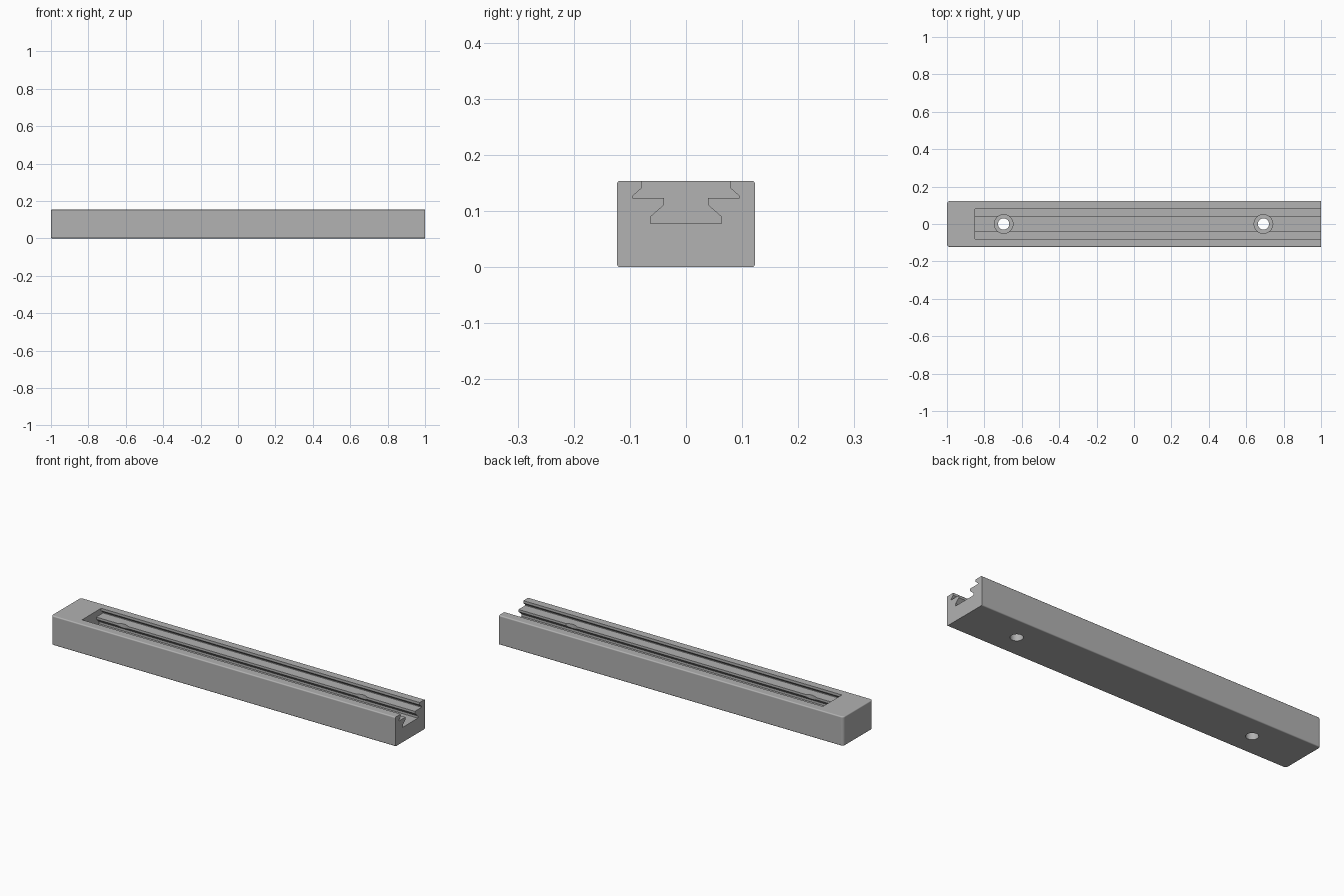
import bpy, bmesh
from mathutils import Matrix

LENGTH, HALF_W, HEIGHT = 2.0, 0.123, 0.154

cube = bpy.data.objects.get("Cube")
if cube:
    bpy.data.objects.remove(cube, do_unlink=True)

grey = bpy.data.materials.new("mid_grey")
grey.use_nodes = True
grey.diffuse_color = (0.445, 0.445, 0.445, 1)
grey.node_tree.nodes["Principled BSDF"].inputs["Base Color"].default_value = grey.diffuse_color


def make_object(name, bm):
    bmesh.ops.recalc_face_normals(bm, faces=bm.faces)
    mesh = bpy.data.meshes.new(name)
    bm.to_mesh(mesh)
    bm.free()
    mesh.materials.append(grey)
    obj = bpy.data.objects.new(name, mesh)
    bpy.context.collection.objects.link(obj)
    return obj


def prism(name, profile, x0, x1):
    """Extrude a (y, z) outline along x."""
    bm = bmesh.new()
    face = bm.faces.new([bm.verts.new((x0, y, z)) for y, z in profile])
    ext = bmesh.ops.extrude_face_region(bm, geom=[face])
    verts = [v for v in ext["geom"] if isinstance(v, bmesh.types.BMVert)]
    bmesh.ops.translate(bm, verts=verts, vec=(x1 - x0, 0, 0))
    return make_object(name, bm)


def cylinder(name, x, radius, z0, z1):
    bm = bmesh.new()
    bmesh.ops.create_cone(bm, cap_ends=True, segments=48, radius1=radius,
                          radius2=radius, depth=z1 - z0,
                          matrix=Matrix.Translation((x, 0, (z0 + z1) / 2)))
    return make_object(name, bm)


def cut(target, cutter):
    cutter.hide_render = True
    mod = target.modifiers.new("cut", "BOOLEAN")
    mod.operation, mod.solver, mod.object = "DIFFERENCE", "EXACT", cutter
    bpy.context.view_layer.objects.active = target
    bpy.ops.object.modifier_apply(modifier=mod.name)
    bpy.data.objects.remove(cutter, do_unlink=True)


# Rail body: rounded block with a square open end at +x
bm = bmesh.new()
bmesh.ops.create_cube(bm, size=1)
bmesh.ops.scale(bm, vec=(LENGTH, 2 * HALF_W, HEIGHT), verts=bm.verts)
bmesh.ops.translate(bm, vec=(0, 0, HEIGHT / 2), verts=bm.verts)


def is_closed_end_corner(e):
    a, b = (v.co for v in e.verts)
    return abs(a.z - b.z) > 0.1 and a.x < 0


def is_long_or_end_rim(e):
    a, b = (v.co for v in e.verts)
    on_open_end = a.x > 0.99 and b.x > 0.99
    rim = abs(a.z - b.z) < 0.001 and e.calc_face_angle() > 1
    return rim and not on_open_end


for rule, radius in ((is_closed_end_corner, 0.016), (is_long_or_end_rim, 0.006)):
    bmesh.ops.bevel(bm, geom=[e for e in bm.edges if rule(e)], offset=radius,
                    segments=5, profile=0.5, affect="EDGES")
rail = make_object("slotted_rail", bm)

# Stepped dovetail slot, mirrored from one half outline
half = [(0.063, 0.078), (0.063, 0.09), (0.039, 0.111), (0.039, 0.123),
        (0.095, 0.123), (0.095, 0.127), (0.079, 0.141), (0.079, 0.2)]
outline = half + [(-y, z) for y, z in reversed(half)]
cut(rail, prism("slot_cutter", outline, -0.85, 1.1))

# Two counterbored screw holes
for x in (-0.697, 0.692):
    cut(rail, cylinder("counterbore_cutter", x, 0.05, 0.04, 0.2))
    cut(rail, cylinder("hole_cutter", x, 0.03, -0.1, 0.1))

# Smooth fillets and bores, flat faces kept flat
bpy.ops.object.select_all(action="DESELECT")
rail.select_set(True)
bpy.context.view_layer.objects.active = rail
bpy.ops.object.shade_smooth_by_angle(angle=0.5)
weighted = rail.modifiers.new("flat_faces", "WEIGHTED_NORMAL")
weighted.keep_sharp = True
